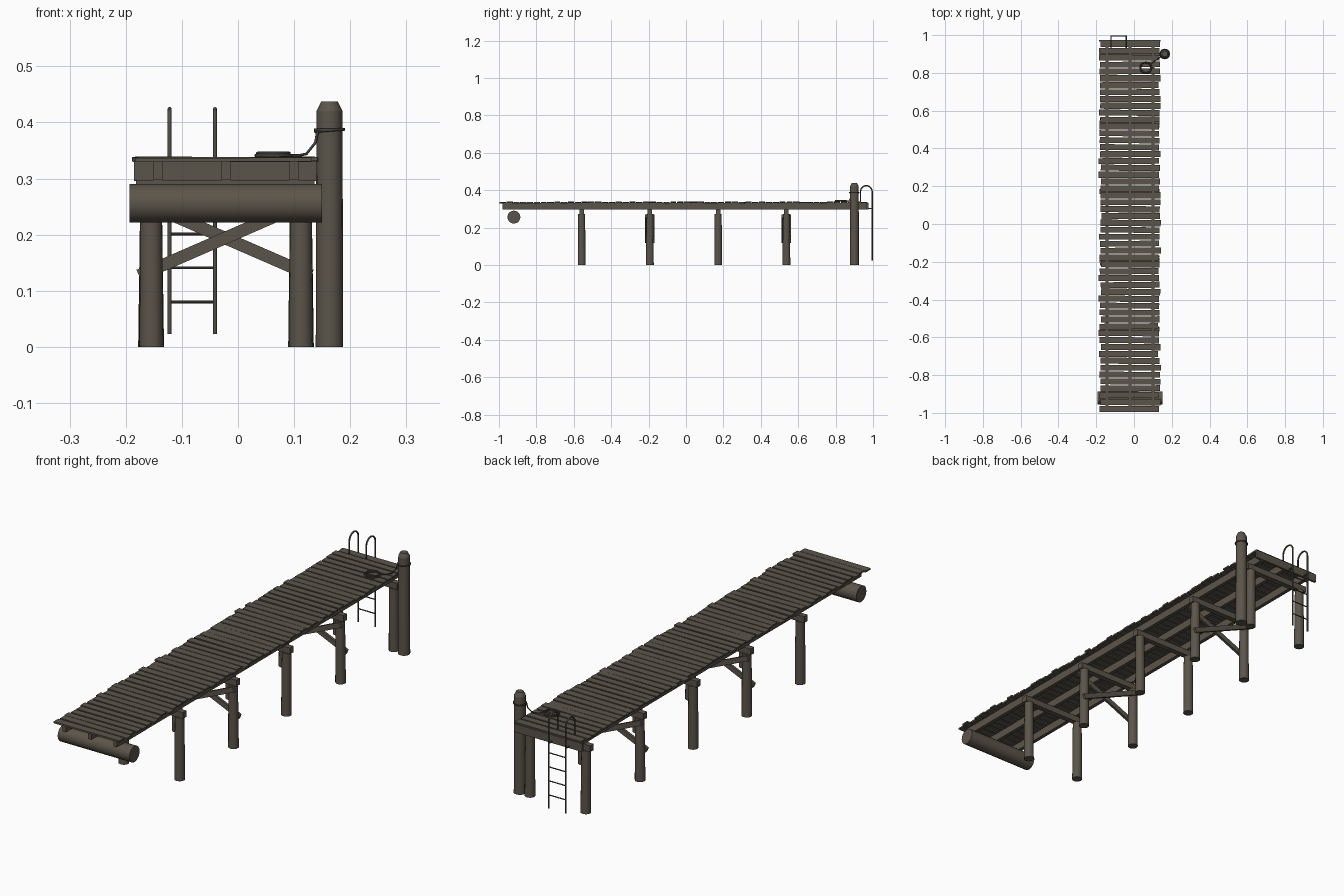
import bpy, math, random
from mathutils import Vector

random.seed(4)
if "Cube" in bpy.data.objects:
    bpy.data.objects.remove(bpy.data.objects["Cube"])


def material(name, rgb):
    m = bpy.data.materials.new(name)
    m.use_nodes = True
    colour = (*rgb, 1)
    m.diffuse_color = colour
    m.node_tree.nodes["Principled BSDF"].inputs["Base Color"].default_value = colour
    return m


WOOD = material("weathered wood", (0.105, 0.09, 0.068))
ROPE = material("dark rope", (0.06, 0.055, 0.045))
METAL = material("ladder metal", (0.08, 0.076, 0.06))


def box(name, centre, size, rot=(0, 0, 0), mat=WOOD):
    bpy.ops.mesh.primitive_cube_add(size=1, location=centre, rotation=rot)
    ob = bpy.context.object
    ob.name = name
    ob.scale = size
    bpy.ops.object.transform_apply(location=False, rotation=False, scale=True)
    ob.data.materials.append(mat)
    return ob


def rod(name, a, b, r1, r2=None, sides=14, mat=WOOD):
    a, b = Vector(a), Vector(b)
    bpy.ops.mesh.primitive_cone_add(vertices=sides, radius1=r1, radius2=r2 or r1,
                                    depth=(b - a).length, location=(a + b) / 2)
    ob = bpy.context.object
    ob.name = name
    ob.rotation_euler = (b - a).to_track_quat('Z', 'Y').to_euler()
    ob.data.materials.append(mat)
    bpy.ops.object.shade_smooth_by_angle(angle=math.radians(40))
    return ob


def tube(name, points, radius, mat, closed=False):
    cu = bpy.data.curves.new(name, 'CURVE')
    cu.dimensions = '3D'
    cu.bevel_depth = radius
    cu.bevel_resolution = 2
    cu.use_fill_caps = True
    sp = cu.splines.new('POLY')
    sp.points.add(len(points) - 1)
    for p, co in zip(sp.points, points):
        p.co = (*co, 1)
    sp.use_cyclic_u = closed
    sp.use_smooth = True
    cu.materials.append(mat)
    ob = bpy.data.objects.new(name, cu)
    bpy.context.collection.objects.link(ob)
    return ob


MID = -0.023          # walkway centre line
PILE_X = (-0.155, 0.112)

# deck boards, slightly uneven
COUNT = 54
PITCH = 1.97 / COUNT
for i in range(COUNT):
    y = -0.998 + PITCH * (i + 0.5)
    box(f"deck_board_{i}",
        (MID + random.uniform(-0.006, 0.006), y, 0.3342 + random.uniform(-0.001, 0.001)),
        (0.316 + random.uniform(-0.006, 0.006), PITCH - random.uniform(0.003, 0.007), 0.007),
        (0, random.uniform(-0.004, 0.004), random.uniform(-0.012, 0.012)))

# long stringers and end board
for x in (-0.143, -0.021, 0.1):
    box("stringer", (x, -0.008, 0.314), (0.016, 1.945, 0.034))
box("end_board", (MID, 0.97, 0.314), (0.325, 0.01, 0.036))

# supporting bents; every second one is cross braced
for i in range(5):
    y = -0.558 + 0.365 * i
    for x in PILE_X:
        rod("pile", (x + random.uniform(-0.002, 0.002), y, 0), (x, y, 0.272), 0.0212, 0.0192)
    box("cap_beam", (MID, y, 0.284), (0.318, 0.024, 0.027))
    if i % 2:
        for side in (-1, 1):
            box("cross_brace", (MID, y + side * 0.02, 0.194), (0.335, 0.011, 0.022),
                (0, side * math.radians(23.5), 0))

# log under the shore end
rod("shore_log", (-0.193, -0.92, 0.256), (0.15, -0.92, 0.256), 0.0345, sides=20)

# mooring post with rounded head
POST = Vector((0.163, 0.90, 0))
rod("mooring_post", POST, POST + Vector((0, 0, 0.42)), 0.0245, 0.0232, 16)
rod("post_head", POST + Vector((0, 0, 0.42)), POST + Vector((0, 0, 0.437)), 0.0232, 0.015, 16)


def ring(centre, r, tilt=0, n=24):
    return [(centre[0] + r * math.cos(t), centre[1] + r * math.sin(t),
             centre[2] + tilt * math.cos(t))
            for t in (2 * math.pi * k / n for k in range(n))]


# rope round the post, its tail and the coil on the deck
tube("post_rope", ring((0.163, 0.90, 0.387), 0.0255), 0.0025, ROPE, True)
tube("post_rope_lower", ring((0.163, 0.90, 0.386), 0.0255, 0.002), 0.0025, ROPE, True)
tube("rope_tail", [(0.142, 0.885, 0.386), (0.138, 0.882, 0.364), (0.122, 0.872, 0.344),
                   (0.108, 0.86, 0.341), (0.09, 0.845, 0.341)], 0.0025, ROPE)
for r, z in ((0.031, 0.341), (0.026, 0.341), (0.028, 0.345)):
    tube("rope_coil", ring((0.063, 0.828, z), r), 0.003, ROPE, True)

# swimming ladder with hooped handrails
RAILS = (-0.122, -0.041)
for x in RAILS:
    hoop = [(x, 0.964 + 0.031 * math.cos(t), 0.393 + 0.031 * math.sin(t))
            for t in (math.pi * k / 12 for k in range(13))]
    tube("ladder_rail", [(x, 0.995, 0.023)] + hoop + [(x, 0.933, 0.335)], 0.0036, METAL)
    box("ladder_bracket", (x, 0.984, 0.303), (0.007, 0.022, 0.005), mat=METAL)
for z in (0.08, 0.141, 0.201, 0.262):
    rod("ladder_rung", (RAILS[0], 0.995, z), (RAILS[1], 0.995, z), 0.0025, sides=8, mat=METAL)
